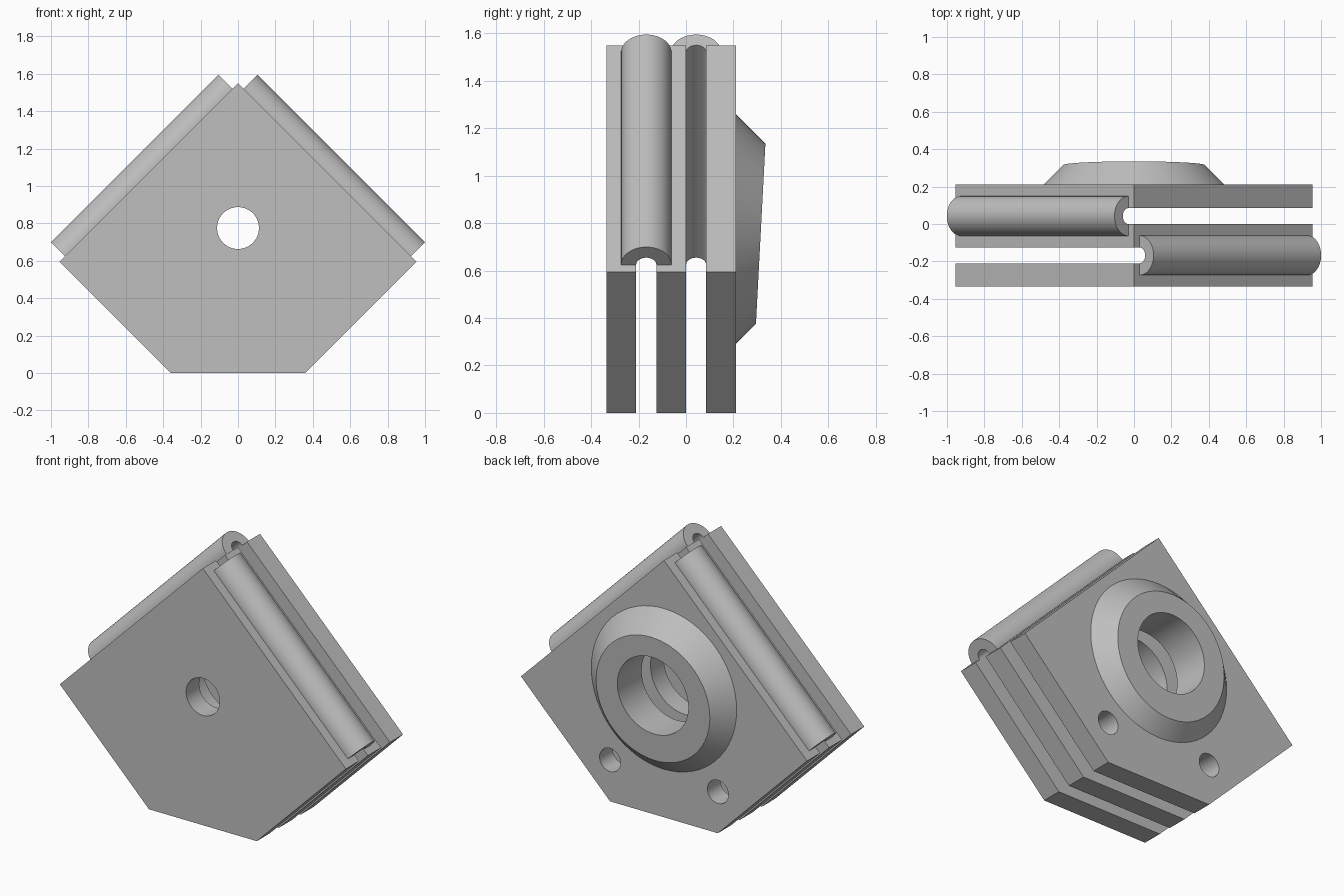
import bpy, bmesh, math
from mathutils import Vector, Matrix

cube = bpy.data.objects.get("Cube")
if cube:
    bpy.data.objects.remove(cube, do_unlink=True)

# Single grey finish
grey = bpy.data.materials.new("light_grey")
grey.use_nodes = True
COLOR = (0.52, 0.52, 0.52, 1)
grey.diffuse_color = COLOR
grey.node_tree.nodes["Principled BSDF"].inputs["Base Color"].default_value = COLOR

AXIS_Z = 0.775      # height of the central bore
BORE_R = 0.237
TOP_Z = 1.55
SIDE = Vector((0.955, 0, 0.595))


def make_object(name, bm):
    bmesh.ops.recalc_face_normals(bm, faces=bm.faces)
    mesh = bpy.data.meshes.new(name)
    bm.to_mesh(mesh)
    bm.free()
    mesh.materials.append(grey)
    obj = bpy.data.objects.new(name, mesh)
    bpy.context.collection.objects.link(obj)
    return obj


def extrude_profile(name, points, direction):
    """Closed 3D outline swept along a vector."""
    bm = bmesh.new()
    face = bm.faces.new([bm.verts.new(p) for p in points])
    result = bmesh.ops.extrude_face_region(bm, geom=[face])
    moved = [v for v in result["geom"] if isinstance(v, bmesh.types.BMVert)]
    bmesh.ops.translate(bm, verts=moved, vec=direction)
    # the source face is kept by the extrusion, giving a closed solid
    return make_object(name, bm)


def cone_bmesh(x, z, y0, y1, r0, r1):
    """Cone or cylinder along y, radius r0 at y0 and r1 at y1."""
    bm = bmesh.new()
    place = Matrix.Translation((x, (y0 + y1) / 2, z)) @ Matrix.Rotation(-math.pi / 2, 4, 'X')
    bmesh.ops.create_cone(bm, cap_ends=True, segments=64, radius1=r0, radius2=r1,
                          depth=y1 - y0, matrix=place)
    return bm


def drill(obj, x, z, radius):
    cutter = make_object("drill_cutter", cone_bmesh(x, z, -1, 1, radius, radius))
    cutter.hide_render = True
    mod = obj.modifiers.new("hole", 'BOOLEAN')
    mod.operation = 'DIFFERENCE'
    mod.solver = 'EXACT'
    mod.object = cutter
    bpy.context.view_layer.objects.active = obj
    bpy.ops.object.modifier_apply(modifier=mod.name)
    bpy.data.objects.remove(cutter, do_unlink=True)


def smooth(obj):
    bpy.ops.object.select_all(action='DESELECT')
    obj.select_set(True)
    bpy.context.view_layer.objects.active = obj
    bpy.ops.object.shade_smooth_by_angle(angle=math.radians(30))


# Three parallel plates with a clipped-diamond outline
outline = [(0, TOP_Z), (SIDE.x, SIDE.z), (0.36, 0), (-0.36, 0), (-SIDE.x, SIDE.z)]
plates = {}
for name, y in (("front_plate", -0.335), ("middle_plate", -0.125), ("back_plate", 0.085)):
    plates[name] = extrude_profile(name, [(x, y, z) for x, z in outline], Vector((0, 0.125, 0)))

drill(plates["front_plate"], 0, AXIS_Z, 0.112)
drill(plates["middle_plate"], 0, AXIS_Z, BORE_R)
drill(plates["back_plate"], 0, AXIS_Z, BORE_R)
for x in (-0.36, 0.36):
    drill(plates["back_plate"], x, 0.25, 0.07)

# Conical collar on the back, its face cut at a slight tilt
bm = cone_bmesh(0, AXIS_Z, 0.21, 0.41, 0.485, 0.285)
cut = bmesh.ops.bisect_plane(bm, geom=bm.verts[:] + bm.edges[:] + bm.faces[:],
                             plane_co=(0, 0.316, AXIS_Z), plane_no=(0, 1, -0.0526),
                             clear_outer=True)
rim = [e for e in cut["geom_cut"] if isinstance(e, bmesh.types.BMEdge)]
bmesh.ops.contextual_create(bm, geom=rim)
collar = make_object("back_collar", bm)
drill(collar, 0, AXIS_Z, BORE_R)


# Half-tube hinges bridging neighbouring plates along the upper edges
def hinge(name, side, y):
    down = Vector((side, 0, -1)).normalized()
    out = Vector((side, 0, 1)).normalized()
    start = Vector((0, y, TOP_Z)) + down * 0.042
    steps = 32
    arc = [math.pi * i / steps for i in range(steps + 1)]
    ring = [(0.106, a) for a in arc] + [(0.0425, a) for a in reversed(arc)]
    points = [start + Vector((0, r * math.cos(a), 0)) + out * (r * math.sin(a)) for r, a in ring]
    return extrude_profile(name, points, down * 1.267)


hinges = [hinge("left_hinge", 1, -0.1675), hinge("right_hinge", -1, 0.0425)]

for obj in list(plates.values()) + [collar] + hinges:
    smooth(obj)
